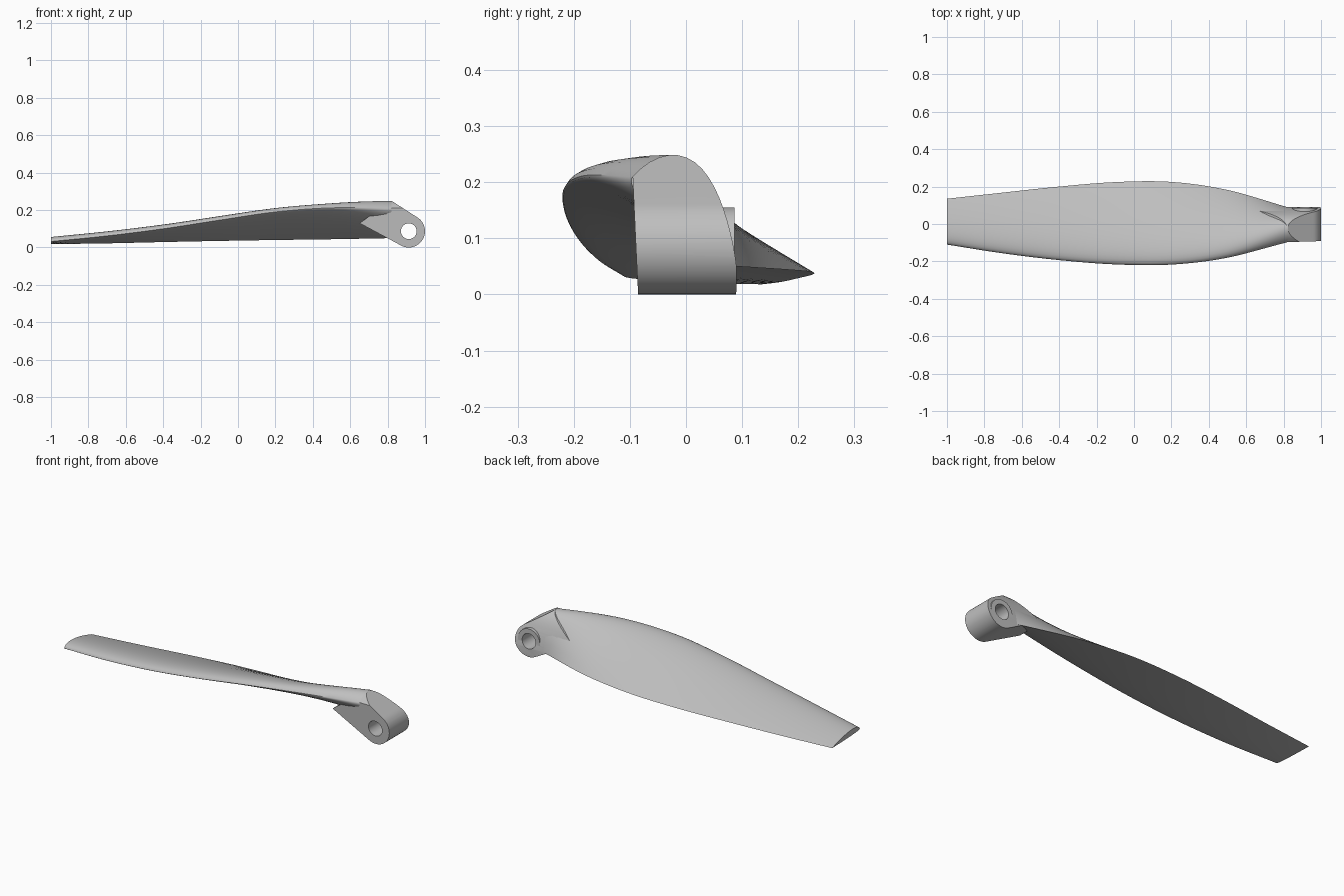
import bpy, bmesh, math
from mathutils import Vector, Matrix

cube = bpy.data.objects.get("Cube")
if cube:
    bpy.data.objects.remove(cube, do_unlink=True)

grey = bpy.data.materials.new("light_grey")
grey.use_nodes = True
grey.diffuse_color = (0.52, 0.52, 0.52, 1)
grey.node_tree.nodes["Principled BSDF"].inputs["Base Color"].default_value = (0.52, 0.52, 0.52, 1)

# x, leading edge y z, trailing edge y z, upper bulge, lower bulge
STATIONS = [
    (-1.0, -0.11, 0.032, 0.135, 0.018, 0.028, 0.004),
    (-0.7, -0.157, 0.062, 0.168, 0.022, 0.034, 0.006),
    (-0.4, -0.193, 0.10, 0.20, 0.029, 0.038, 0.007),
    (-0.1, -0.216, 0.146, 0.224, 0.035, 0.043, 0.008),
    (0.2, -0.217, 0.19, 0.225, 0.04, 0.048, 0.01),
    (0.5, -0.18, 0.212, 0.182, 0.044, 0.058, 0.014),
    (0.82, -0.095, 0.21, 0.09, 0.05, 0.092, 0.024),
]
SUBSTEPS = 8
CHORD_STEPS = 20


def smooth_station(i, t):
    """Spline between neighbouring blade stations."""
    last = len(STATIONS) - 1
    pick = [STATIONS[min(max(i + k, 0), last)] for k in (-1, 0, 1, 2)]
    result = []
    for a, b, c, d in zip(*pick):
        if i == 0:
            a = 2 * b - c
        if i == last - 1:
            d = 2 * c - b
        result.append(b + 0.5 * t * (c - a + t * (2 * a - 5 * b + 4 * c - d + t * (3 * (b - c) + d - a))))
    return result


def thickness(s):
    return 2.969 * math.sqrt(s) - 1.26 * s - 3.516 * s**2 + 2.843 * s**3 - 1.036 * s**4


def surface_line(station, upper):
    """Points of one side of an aerofoil section, nose to tail."""
    x, ly, lz, ty, tz, up, low = station
    nose, tail = Vector((x, ly, lz)), Vector((x, ty, tz))
    along = (tail - nose).normalized()
    normal = Vector((0, -along.z, along.y))
    points = []
    for k in range(CHORD_STEPS + 1):
        s = (1 - math.cos(math.pi * k / CHORD_STEPS)) / 2
        offset = thickness(s) * (up if upper else -low)
        points.append(nose.lerp(tail, s) + normal * offset)
    return points


def make_object(name, bm):
    bmesh.ops.recalc_face_normals(bm, faces=bm.faces)
    mesh = bpy.data.meshes.new(name)
    bm.to_mesh(mesh)
    bm.free()
    obj = bpy.data.objects.new(name, mesh)
    bpy.context.collection.objects.link(obj)
    mesh.materials.append(grey)
    return obj


def prism(name, points, direction):
    """Extrude a flat outline."""
    bm = bmesh.new()
    face = bm.faces.new([bm.verts.new(p) for p in points])
    new = bmesh.ops.extrude_face_region(bm, geom=[face])["geom"]
    bmesh.ops.translate(bm, vec=direction, verts=[v for v in new if isinstance(v, bmesh.types.BMVert)])
    return make_object(name, bm)


def circle(radius, y):
    return [Vector((PIN.x + radius * math.cos(a), y, PIN.z + radius * math.sin(a)))
            for a in (2 * math.pi * k / 48 for k in range(48))]


def activate(obj):
    bpy.ops.object.select_all(action='DESELECT')
    obj.select_set(True)
    bpy.context.view_layer.objects.active = obj


def combine(target, tool, operation):
    tool.hide_render = True
    mod = target.modifiers.new(operation.lower(), 'BOOLEAN')
    mod.operation, mod.object, mod.solver = operation, tool, 'EXACT'
    activate(target)
    bpy.ops.object.modifier_apply(modifier=mod.name)
    bpy.data.objects.remove(tool, do_unlink=True)


# Twisted blade lofted through the sections
sections = [smooth_station(i, k / SUBSTEPS) for i in range(len(STATIONS) - 1) for k in range(SUBSTEPS)]
sections.append(STATIONS[-1])
bm = bmesh.new()
rings = []
for station in sections:
    loop = surface_line(station, True) + surface_line(station, False)[-2:0:-1]
    rings.append([bm.verts.new(p) for p in loop])
for a, b in zip(rings, rings[1:]):
    for k in range(len(a)):
        n = (k + 1) % len(a)
        bm.faces.new((a[k], a[n], b[n], b[k]))
bm.faces.new(rings[0])
bm.faces.new(rings[-1])
blade = make_object("blade", bm)

# Root hub: hull of the pin barrel and the blade end
PIN = Vector((0.913, 0, 0.087))
bm = bmesh.new()
for y in (-0.15, 0.15):
    for p in circle(0.087, y) + [Vector((0.82, y, 0.25)), Vector((0.65, y, 0.13))]:
        bm.verts.new(p)
bmesh.ops.convex_hull(bm, input=bm.verts)
bmesh.ops.dissolve_limit(bm, angle_limit=0.01, verts=bm.verts, edges=bm.edges)
hub = make_object("root_hub", bm)

# Trim the hub to the blade's root section
outline = surface_line(STATIONS[-1], True) + [Vector((0, 0.09, 0.01)), Vector((0, 0.085, -0.05)), Vector((0, -0.083, -0.05))]
outline = [Vector((0.5, p.y, p.z)) for p in outline]
combine(hub, prism("hub_trim", outline, Vector((0.7, 0, 0))), 'INTERSECT')

# Rear boss and pin hole
combine(hub, prism("boss", circle(0.068, -0.05), Vector((0, 0.136, 0))), 'UNION')
combine(hub, prism("pin_hole", circle(0.042, -0.2), Vector((0, 0.4, 0))), 'DIFFERENCE')

for obj in (blade, hub):
    activate(obj)
    bpy.ops.object.shade_smooth_by_angle(angle=math.radians(32))
